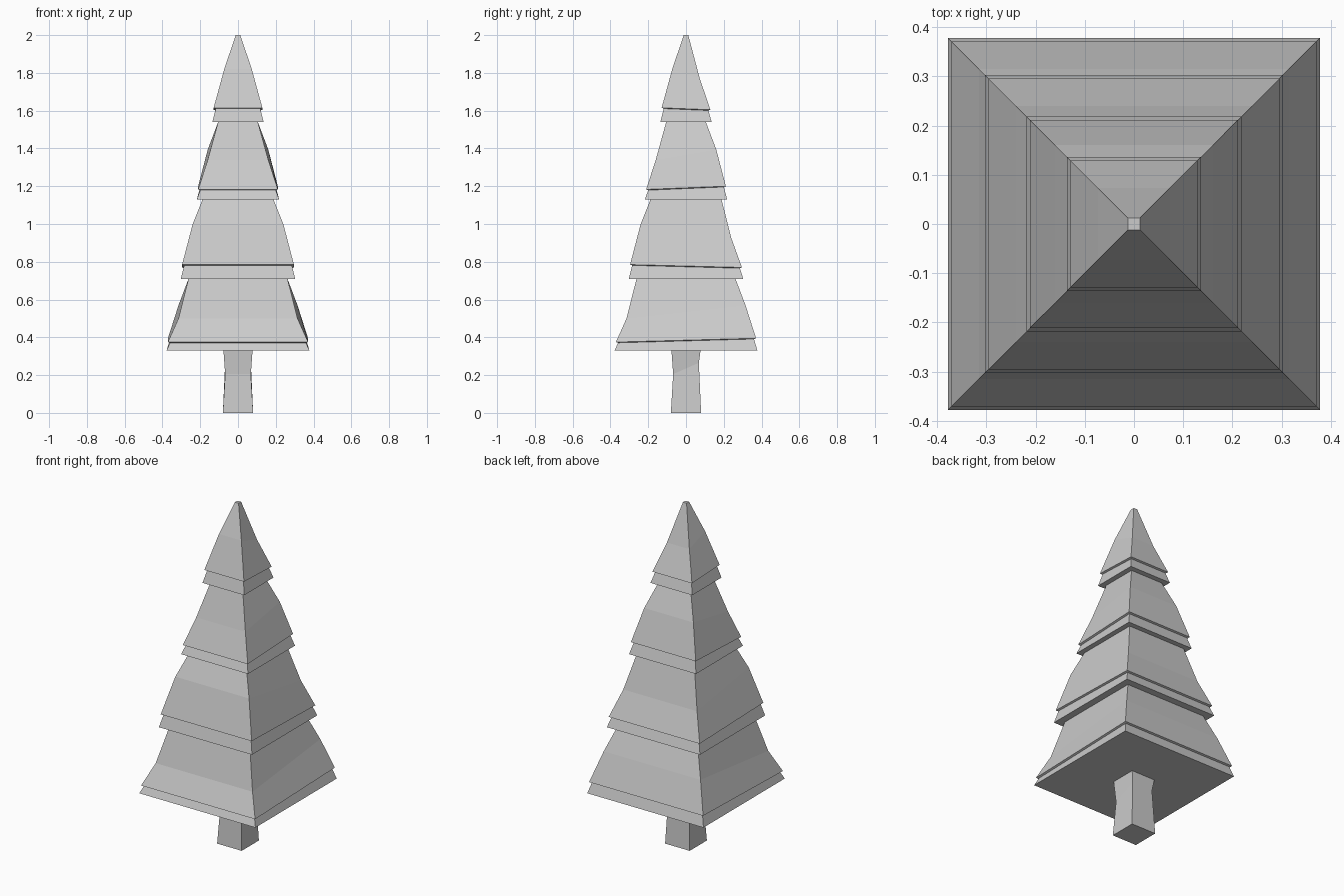
import bpy, bmesh

if "Cube" in bpy.data.objects:
    bpy.data.objects.remove(bpy.data.objects["Cube"])


def loft(name, rings):
    """Skin square rings given as (half width, z at front, z at back)."""
    bm = bmesh.new()
    loops = [[bm.verts.new((sx * h, sy * h, zf if sy < 0 else zb))
              for sx, sy in ((-1, -1), (1, -1), (1, 1), (-1, 1))]
             for h, zf, zb in rings]
    for low, high in zip(loops, loops[1:]):
        for i in range(4):
            j = (i + 1) % 4
            bm.faces.new((low[i], low[j], high[j], high[i]))
    bm.faces.new(loops[0][::-1])
    bm.faces.new(loops[-1])
    bmesh.ops.recalc_face_normals(bm, faces=bm.faces)
    mesh = bpy.data.meshes.new(name)
    bm.to_mesh(mesh)
    bm.free()
    obj = bpy.data.objects.new(name, mesh)
    bpy.context.collection.objects.link(obj)
    return obj


# trunk, pinched at a slanted middle ring
loft("trunk", [(0.08, 0, 0), (0.068, 0.205, 0.265), (0.077, 0.33, 0.33)])

# tiers: hem width and z, slanted band (front z, back z),
# bulge (width, front z, back z), top (width, z)
tiers = [
    (0.378, 0.33, 0.375, 0.395, 0.315, 0.50, 0.57, 0.262, 0.71),
    (0.303, 0.71, 0.785, 0.770, 0.240, 1.00, 0.925, 0.188, 1.13),
    (0.218, 1.13, 1.183, 1.200, 0.160, 1.34, 1.395, 0.105, 1.54),
    (0.136, 1.54, 1.615, 1.605, 0.073, 1.82, 1.77, 0.012, 2.00),
]

# foliage, each tier a hem, an overhanging band, a bulge and a narrow top
rings = []
for hem, z0, band_f, band_b, mid, mid_f, mid_b, top, z1 in tiers:
    rings += [
        (hem, z0, z0),
        (hem - 0.018, band_f - 0.004, band_b - 0.004),
        (hem - 0.007, band_f, band_b),
        (mid, mid_f, mid_b),
        (top, z1, z1),
    ]
loft("foliage", rings)
